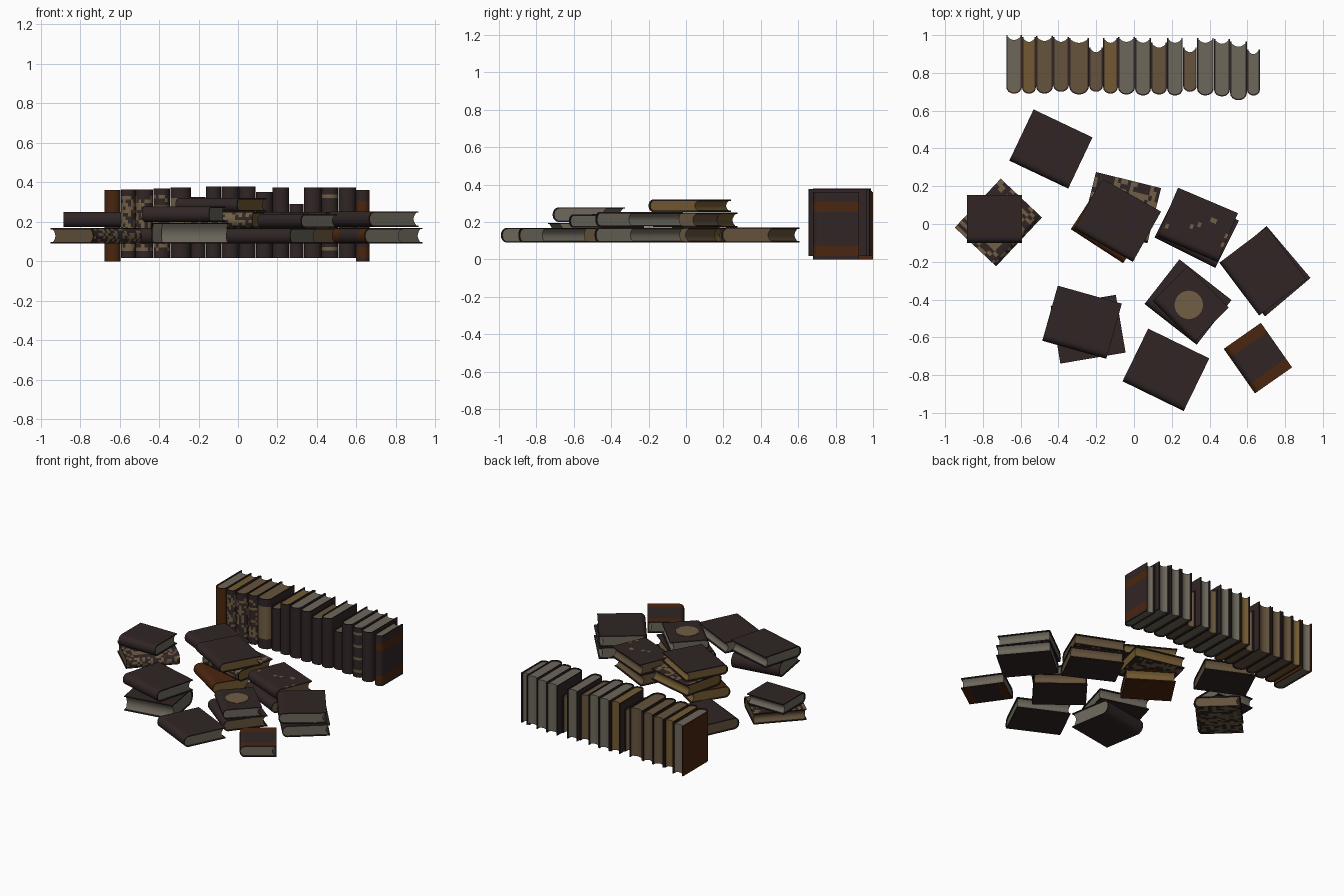
import bpy, bmesh, math, random
from mathutils import Matrix, Vector

if "Cube" in bpy.data.objects:
    bpy.data.objects.remove(bpy.data.objects["Cube"])

random.seed(4)


def lin(c):
    c /= 255
    return c / 12.92 if c <= 0.04045 else ((c + 0.055) / 1.055) ** 2.4


def material(name, r, g, b):
    m = bpy.data.materials.new(name)
    m.diffuse_color = (lin(r), lin(g), lin(b), 1)
    m.use_nodes = True
    m.node_tree.nodes["Principled BSDF"].inputs["Base Color"].default_value = m.diffuse_color
    return m


DARK = material("dark leather", 49, 37, 37)
BROWN = material("russet leather", 74, 38, 14)
TAN = material("worn tan", 112, 94, 68)
PAGES = {
    "s": material("grey paper", 108, 103, 91),
    "b": material("brown paper", 101, 83, 60),
    "g": material("gold paper", 114, 90, 50),
}


# Decoration rules: t = position along the spine, on_spine = face lies on the spine
def plain(t, on_spine):
    return False


def bands(t, on_spine):
    return 0.05 < t < 0.2 or 0.7 < t < 0.87


def worn(t, on_spine):
    return random.random() < 0.45


def specks(t, on_spine):
    return not on_spine and random.random() < 0.06


def spine_patches(t, on_spine):
    return on_spine and 0.1 < t < 0.9 and random.random() < 0.5


def spine_label(t, on_spine):
    return on_spine and 0.2 < t < 0.85


def spine_marks(t, on_spine):
    return on_spine and int(t * 20) % 5 == 2


def finish(bm, name, mats, matrix):
    bmesh.ops.recalc_face_normals(bm, faces=bm.faces)
    me = bpy.data.meshes.new(name)
    bm.to_mesh(me)
    bm.free()
    for m in mats:
        me.materials.append(m)
    ob = bpy.data.objects.new(name, me)
    ob.matrix_world = matrix
    bpy.context.collection.objects.link(ob)
    return ob


def shell_half(W, h, b, off, nb=10, na=8):
    # Board, rounded spine, board: an open U in the u/v plane
    pts = [(W + (b - W) * i / nb, h - off) for i in range(nb)]
    for i in range(na + 1):
        a = math.pi / 2 + math.pi * i / na
        pts.append((b + (b - off) * math.cos(a), (h - off) * math.sin(a)))
    pts += [(b + (W - b) * i / nb, -h + off) for i in range(1, nb + 1)]
    return pts


def book(name, W, L, T, matrix, pages, rule=plain, base=DARK, accent=TAN):
    # Local axes: u = spine to fore-edge, v = thickness, w = along the spine
    h, b, c, nb, na, steps = T / 2, T * 0.42, 0.007, 10, 8, 20
    outer, inner = shell_half(W, h, b, 0), shell_half(W, h, b, c)
    prof = outer + inner[::-1]
    n, no = len(prof), len(outer)
    # Cover
    bm = bmesh.new()
    rings = [[bm.verts.new((u, v, L * k / steps - L / 2)) for u, v in prof]
             for k in range(steps + 1)]
    for k in range(steps):
        for i in range(n):
            j = (i + 1) % n
            f = bm.faces.new((rings[k][i], rings[k][j], rings[k + 1][j], rings[k + 1][i]))
            if i < no - 1 and rule((k + 0.5) / steps, nb <= i < nb + na):
                f.material_index = 1
    for r in (rings[0], rings[-1]):
        for i in range(no - 1):
            bm.faces.new((r[i], r[i + 1], r[n - 2 - i], r[n - 1 - i]))
    finish(bm, name + "_cover", [base, accent], matrix)
    # Page block with hollow fore-edge
    bm = bmesh.new()
    pts = shell_half(W - 0.008, h, b, c * 0.9, 1)
    m = 6
    for i in range(1, m):
        s = -1 + 2 * i / m
        pts.append((W - 0.008 - 0.018 * (1 - s * s), (h - c) * s))
    lo, hi = [[bm.verts.new((u, v, w)) for u, v in pts] for w in (-L / 2 + 0.007, L / 2 - 0.007)]
    for i in range(len(pts)):
        j = (i + 1) % len(pts)
        bm.faces.new((lo[i], lo[j], hi[j], hi[i]))
    bm.faces.new(lo)
    bm.faces.new(hi)
    finish(bm, name + "_pages", [PAGES[pages]], matrix)


def frame(u, v, w, origin):
    m = Matrix((u, v, w)).transposed().to_4x4()
    m.translation = Vector(origin)
    return m


# Standing row along the back
edges = [-.677, -.593, -.519, -.429, -.344, -.238, -.164, -.085, .005, .09,
         .175, .259, .333, .423, .508, .598, .667]
tops = [.36, .365, .365, .37, .375, .325, .38, .38, .38, .35, .375, .29, .375, .375, .375, .36]
backs = [1, .99, .995, .99, .985, .935, .985, .99, .985, .96, .985, .935, .985, .98, .965, .925]
fronts = [.69, .69, .69, .70, .685, .70, .69, .685, .68, .685, .68, .70, .68, .675, .655, .68]
row_rules = {1: spine_patches, 2: spine_patches, 3: spine_patches, 4: spine_label,
             13: spine_marks, 15: bands}
for i, paper in enumerate("sgbbbbgssbsbssss"):
    z0 = 0 if i in (0, 15) else 0.018
    x0, x1 = edges[i] + 0.001, edges[i + 1] - 0.001
    mat = frame((0, 1, 0), (-1, 0, 0), (0, 0, 1), ((x0 + x1) / 2, fronts[i], (z0 + tops[i]) / 2))
    book(f"row_book_{i + 1}", backs[i] - fronts[i], tops[i] - z0, x1 - x0, mat, paper,
         row_rules.get(i, plain), BROWN if i == 0 else DARK, BROWN if i == 15 else TAN)

# Books lying flat: centre x, y, length, width, spine angle, bottom, top, paper, rule, cover, accent
lying = [
    ("back_single", -.44, .397, .345, .30, -25.4, .09, .17, "b", plain, DARK, TAN),
    ("left_lower", -.718, .008, .355, .30, 46.8, .09, .168, "b", worn, DARK, TAN),
    ("left_upper", -.738, .026, .29, .254, 0, .175, .25, "s", plain, DARK, TAN),
    ("centre_lower", -.12, 0, .33, .28, -33, .09, .168, "g", plain, BROWN, TAN),
    ("centre_middle", -.065, .087, .355, .30, -14, .17, .25, "g", worn, DARK, TAN),
    ("centre_top", -.087, .02, .357, .305, -29.3, .253, .32, "g", plain, DARK, TAN),
    ("middle_lower", .332, -.027, .36, .28, -26.6, .09, .17, "b", plain, DARK, TAN),
    ("middle_upper", .337, -.004, .345, .28, -23, .173, .25, "b", specks, DARK, TAN),
    ("right_lower", .698, -.25, .36, .315, -49.8, .09, .17, "s", plain, DARK, TAN),
    ("right_upper", .683, -.25, .35, .315, -53, .175, .253, "s", plain, DARK, TAN),
    ("medallion_lower", .286, -.413, .35, .30, -38, .09, .168, "b", plain, DARK, TAN),
    ("medallion_upper", .30, -.425, .31, .26, -45, .17, .24, "s", plain, DARK, TAN),
    ("front_left_lower", -.243, -.557, .35, .31, 189.6, .09, .195, "s", plain, DARK, TAN),
    ("front_left_upper", -.275, -.52, .352, .303, -15.7, .2, .278, "s", plain, DARK, TAN),
    ("front_single", .169, -.772, .36, .31, -26, .09, .168, "s", plain, DARK, TAN),
    ("banded_small", .656, -.71, .288, .24, -55, .09, .168, "s",
     lambda t, s: t < 0.2 or t > 0.8, DARK, BROWN),
]
for name, x, y, L, W, ang, z0, z1, paper, rule, base, accent in lying:
    a = math.radians(ang)
    w, u = Vector((math.cos(a), math.sin(a), 0)), Vector((-math.sin(a), math.cos(a), 0))
    origin = Vector((x, y, (z0 + z1) / 2)) - u * W / 2
    book(name + "_book", W, L, z1 - z0, frame(u, (0, 0, 1), w, origin), paper, rule, base, accent)

# Round medallion plate
bm = bmesh.new()
bmesh.ops.create_cone(bm, cap_ends=True, segments=32, radius1=.075, radius2=.075, depth=.004)
finish(bm, "cover_medallion", [TAN], Matrix.Translation((.29, -.428, .241)))

# Smooth the rounded spines, keep the edges crisp
for ob in bpy.context.collection.objects:
    ob.select_set(True)
    bpy.context.view_layer.objects.active = ob
bpy.ops.object.shade_smooth_by_angle(angle=math.radians(35))
